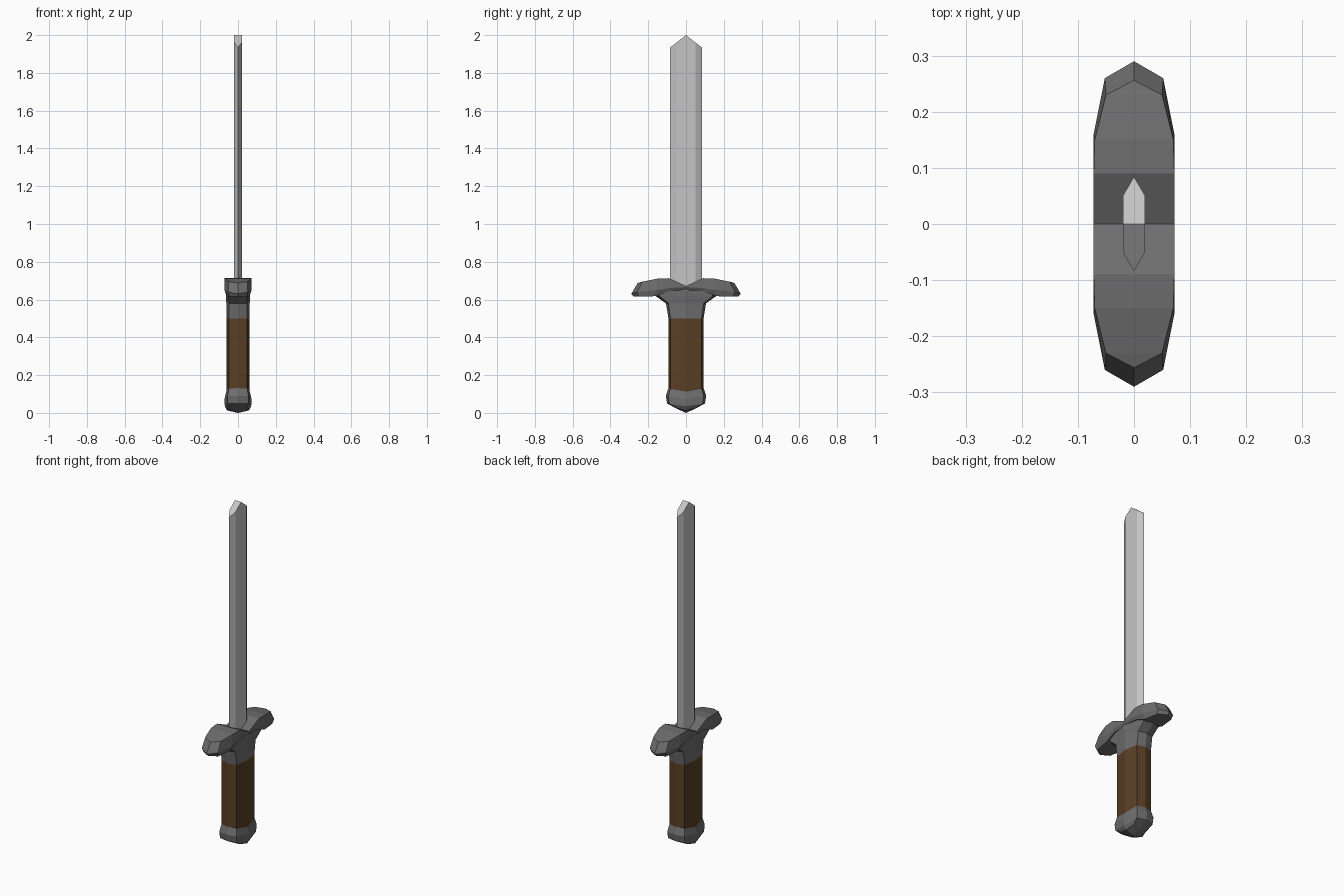
import bpy, bmesh

if "Cube" in bpy.data.objects:
    bpy.data.objects.remove(bpy.data.objects["Cube"])


def material(name, rgb):
    m = bpy.data.materials.new(name)
    m.diffuse_color = (*rgb, 1)
    m.use_nodes = True
    m.node_tree.nodes["Principled BSDF"].inputs["Base Color"].default_value = m.diffuse_color
    return m


steel = material("pale steel", (0.56, 0.56, 0.56))
iron = material("dark iron", (0.155, 0.155, 0.155))
leather = material("brown leather", (0.1, 0.05, 0.018))


def loft(name, rings, mat):
    """Skin a list of equal-length vertex rings and cap both ends."""
    bm = bmesh.new()
    rows = [[bm.verts.new(p) for p in ring] for ring in rings]
    n = len(rows[0])
    for a, b in zip(rows, rows[1:]):
        for i in range(n):
            j = (i + 1) % n
            bm.faces.new((a[i], a[j], b[j], b[i]))
    bm.faces.new(rows[0])
    bm.faces.new(rows[-1])
    bmesh.ops.remove_doubles(bm, verts=bm.verts, dist=0.0005)
    bmesh.ops.recalc_face_normals(bm, faces=bm.faces)
    me = bpy.data.meshes.new(name)
    bm.to_mesh(me)
    bm.free()
    me.materials.append(mat)
    ob = bpy.data.objects.new(name, me)
    bpy.context.collection.objects.link(ob)
    return ob


def octagon(hx, hy, z, rise=0.0):
    """Handle section: eight sides, z raised towards the +-y ends by rise."""
    unit = [(1, 0), (.78, .88), (0, 1), (-.78, .88),
            (-1, 0), (-.78, -.88), (0, -1), (.78, -.88)]
    return [(hx * u, hy * v, z + rise * abs(v)) for u, v in unit]


# Blade: flattened hexagon with a ridge-shaped tip
section = [(.02, 0), (.02, .05), (0, .084), (-.02, .05),
           (-.02, 0), (-.02, -.05), (0, -.084), (.02, -.05)]
blade = loft("blade", [[(x, y, .64) for x, y in section],
                       [(x, y, 2 - .78 * abs(y)) for x, y in section]], steel)
# split the roof-shaped cap along its ridge
bm = bmesh.new()
bm.from_mesh(blade.data)
ridge = [v for v in bm.verts if abs(v.co.y) < 1e-4 and v.co.z > 1.9]
bmesh.ops.connect_verts(bm, verts=ridge)
bm.to_mesh(blade.data)
bm.free()

# Grip
loft("grip", [octagon(.062, .093, .113, .017), octagon(.062, .093, .5)], leather)

# Pommel
loft("pommel", [octagon(.001, .001, .0),
                octagon(.058, .058, .013, .014),
                octagon(.07, .1, .035, .015),
                octagon(.071, .107, .075, .015),
                octagon(.0625, .0935, .114, .017)], iron)

# Collar flaring into the guard
loft("collar", [octagon(.062, .093, .5), octagon(.062, .106, .58),
                octagon(.064, .16, .618), octagon(.066, .15, .645),
                octagon(.066, .08, .66)], iron)

# Guard: stations along y; each level is (half width, y, z) for top, rim, bottom
stations = [
    [(.072, 0, .672), (.072, 0, .666), (.062, 0, .65)],
    [(.072, .09, .713), (.072, .09, .661), (.062, .09, .645)],
    [(.07, .15, .711), (.072, .16, .65), (.06, .16, .618)],
    [(.05, .23, .695), (.052, .26, .64), (.047, .25, .615)],
    [(0, .256, .688), (0, .29, .63), (0, .277, .615)],
]


def guard_ring(levels, side):
    right = [(x, side * y, z) for x, y, z in levels]
    return right + [(-x, y, z) for x, y, z in reversed(right)]


rings = [guard_ring(s, -1) for s in reversed(stations[1:])]
rings += [guard_ring(s, 1) for s in stations]
bm = bmesh.new()
rows = [[bm.verts.new(p) for p in r] for r in rings]
for a, b in zip(rows, rows[1:]):
    for i in range(6):
        bm.faces.new((a[i], a[(i + 1) % 6], b[(i + 1) % 6], b[i]))
bmesh.ops.remove_doubles(bm, verts=bm.verts, dist=0.0005)
bmesh.ops.recalc_face_normals(bm, faces=bm.faces)
mesh = bpy.data.meshes.new("guard")
bm.to_mesh(mesh)
bm.free()
mesh.materials.append(iron)
bpy.context.collection.objects.link(bpy.data.objects.new("guard", mesh))
